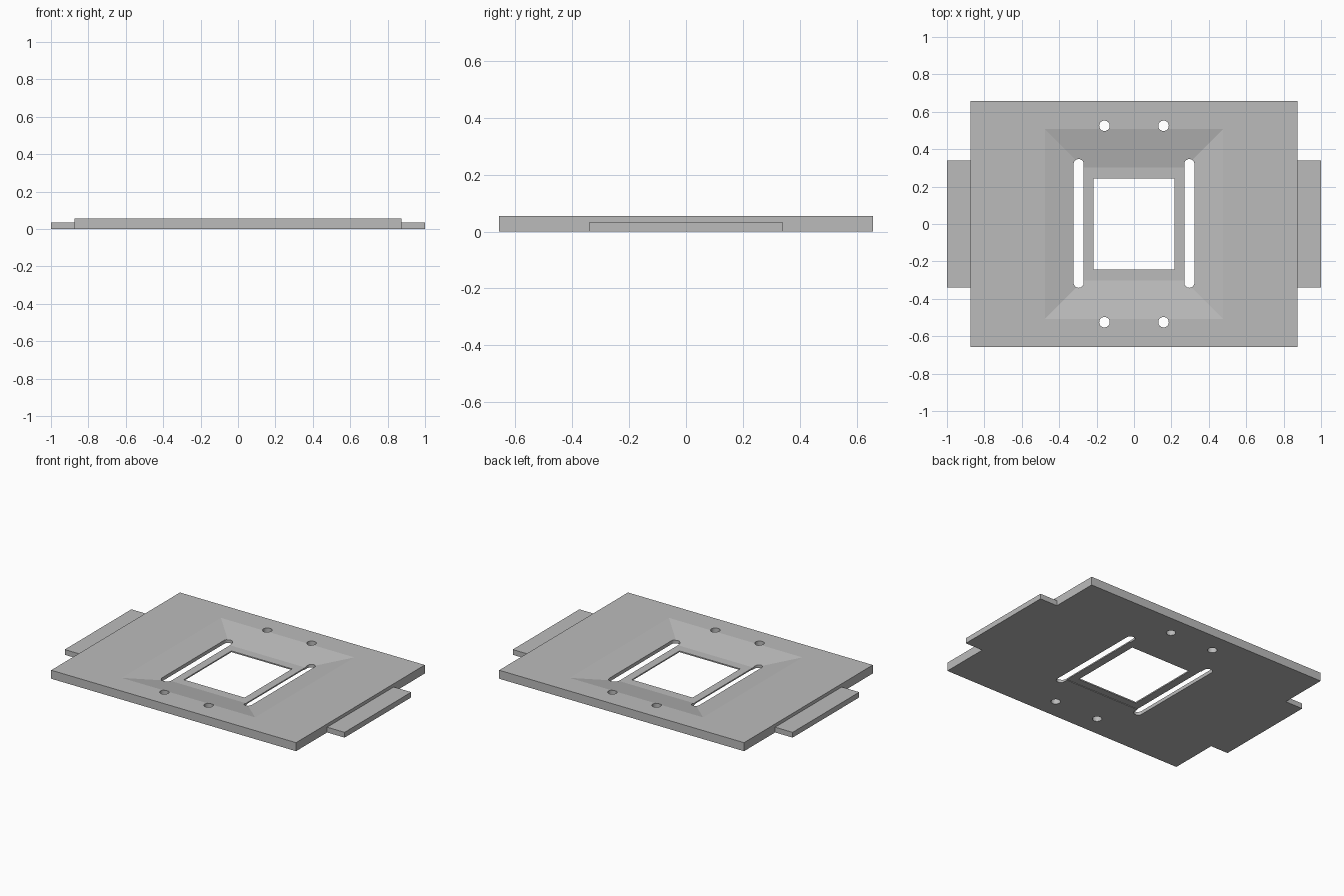
import bpy
import bmesh
from math import cos, sin, pi

if "Cube" in bpy.data.objects:
    bpy.data.objects.remove(bpy.data.objects["Cube"], do_unlink=True)

# Single grey finish
grey = bpy.data.materials.new("plain grey")
grey.use_nodes = True
COLOUR = (0.5, 0.5, 0.5, 1)
grey.diffuse_color = COLOUR
grey.node_tree.nodes["Principled BSDF"].inputs["Base Color"].default_value = COLOUR

THICK = 0.055
FLOOR = 0.012


def loft(name, lower, upper, z0, z1):
    """Solid between two matching outlines."""
    bm = bmesh.new()
    low = [bm.verts.new((x, y, z0)) for x, y in lower]
    top = [bm.verts.new((x, y, z1)) for x, y in upper]
    bm.faces.new(low[::-1])
    bm.faces.new(top)
    n = len(low)
    for i in range(n):
        j = (i + 1) % n
        bm.faces.new((low[i], low[j], top[j], top[i]))
    mesh = bpy.data.meshes.new(name)
    bm.to_mesh(mesh)
    bm.free()
    mesh.materials.append(grey)
    obj = bpy.data.objects.new(name, mesh)
    bpy.context.collection.objects.link(obj)
    return obj


def rect(hx, hy, cx=0):
    return [(cx - hx, -hy), (cx + hx, -hy), (cx + hx, hy), (cx - hx, hy)]


def capsule(cx, cy, r, half=0, steps=16):
    """Round outline, stretched along y when half > 0."""
    pts = []
    for centre, start in ((cy + half, 0), (cy - half, pi)):
        for i in range(steps + (half > 0)):
            a = start + pi * i / steps
            pts.append((cx + r * cos(a), centre + r * sin(a)))
    return pts


def cut(target, lower, upper, z0, z1):
    cutter = loft("cutter", lower, upper, z0, z1)
    cutter.hide_render = True
    mod = target.modifiers.new("cut", "BOOLEAN")
    mod.operation = "DIFFERENCE"
    mod.solver = "EXACT"
    mod.object = cutter
    bpy.ops.object.select_all(action="DESELECT")
    bpy.context.view_layer.objects.active = target
    target.select_set(True)
    bpy.ops.object.modifier_apply(modifier=mod.name)
    mesh = cutter.data
    bpy.data.objects.remove(cutter, do_unlink=True)
    bpy.data.meshes.remove(mesh)


# Main plate
plate = loft("face_plate", rect(0.875, 0.657), rect(0.875, 0.657), 0, THICK)

# Sloping funnel down to a thin floor
over = 0.01
grow = 0.205 * over / (THICK - FLOOR)
cut(plate, rect(0.272, 0.302), rect(0.477 + grow, 0.507 + grow), FLOOR, THICK + over)

# Shallow seat beneath the floor
seat = rect(0.285, 0.29)
cut(plate, seat, seat, -0.05, 0.004)

# Central window
window = rect(0.217, 0.243)
cut(plate, window, window, -0.1, 0.1)

# Long slots and screw holes
for side in (-1, 1):
    slot = capsule(side * 0.296, 0.003, 0.027, 0.317)
    cut(plate, slot, slot, -0.1, 0.1)
    for end in (-1, 1):
        hole = capsule(side * 0.158, end * 0.525, 0.028)
        cut(plate, hole, hole, -0.1, 0.1)

# Thin mounting tabs
for name, side in (("left_tab", 1), ("right_tab", -1)):
    tab = rect(0.0625, 0.34, side * 0.9375)
    loft(name, tab, tab, 0, 0.034)
